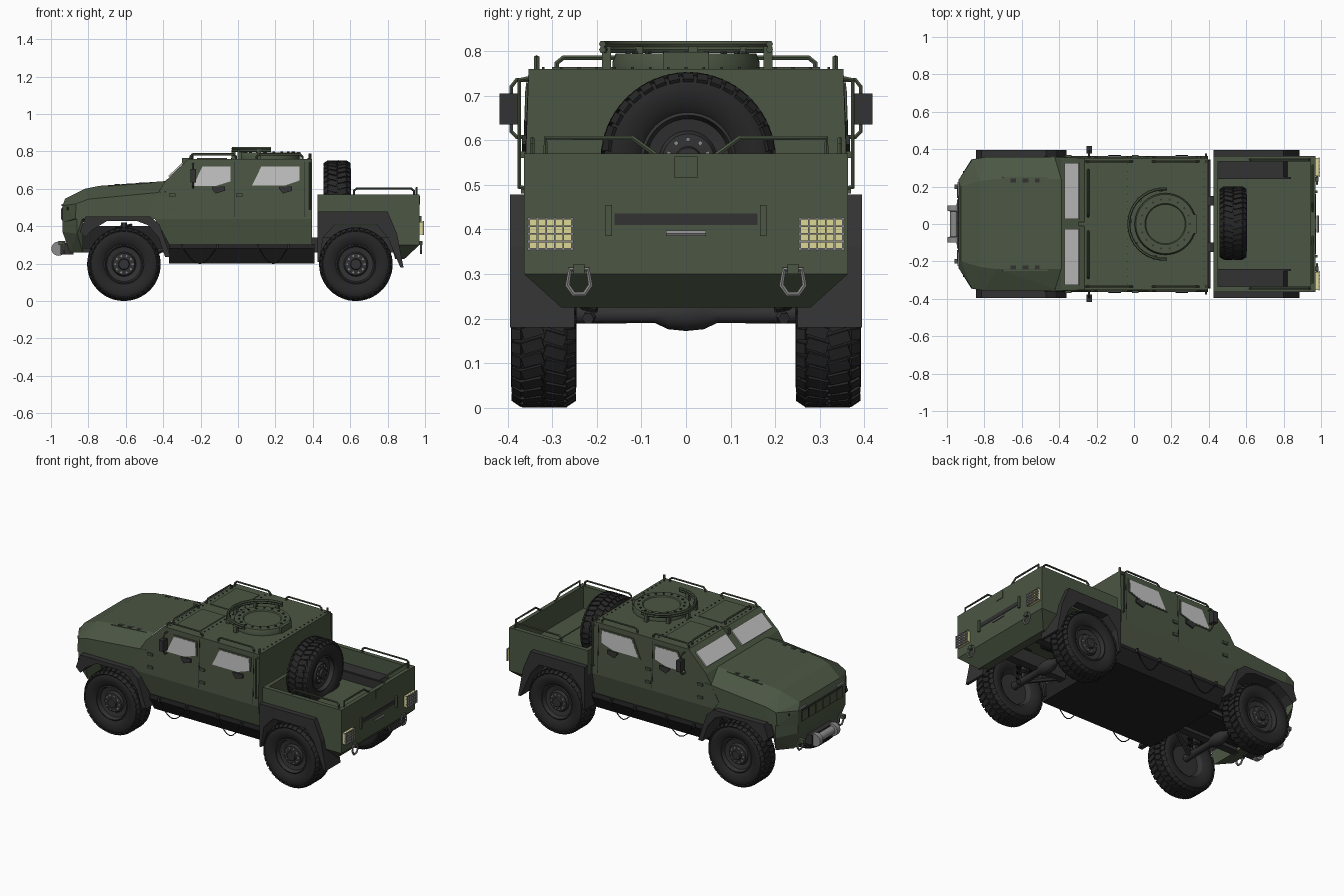
import bpy, bmesh
from math import pi, sin, cos, radians
from mathutils import Vector, Matrix

cube = bpy.data.objects.get("Cube")
if cube:
    bpy.data.objects.remove(cube)


def material(name, r, g, b):
    m = bpy.data.materials.new(name)
    m.use_nodes = True
    m.diffuse_color = (r, g, b, 1)
    m.node_tree.nodes["Principled BSDF"].inputs["Base Color"].default_value = (r, g, b, 1)
    return m


GREEN = material("olive_green", .071, .094, .057)
DARK = material("dark_grey", .032, .032, .032)
BLACK = material("sill_black", .016, .016, .016)
RUBBER = material("tyre_rubber", .02, .02, .02)
GLASS = material("window_grey", .55, .55, .55)
LAMP = material("lamp_yellow", .72, .7, .3)
STEEL = material("steel", .26, .26, .26)


def finish(name, bm, mat, matrix=None, smooth=False):
    bmesh.ops.remove_doubles(bm, verts=bm.verts, dist=1e-5)
    bmesh.ops.recalc_face_normals(bm, faces=bm.faces)
    me = bpy.data.meshes.new(name)
    bm.to_mesh(me)
    bm.free()
    me.materials.append(mat)
    ob = bpy.data.objects.new(name, me)
    bpy.context.collection.objects.link(ob)
    if matrix:
        ob.matrix_world = matrix
    if smooth:
        bpy.ops.object.select_all(action='DESELECT')
        ob.select_set(True)
        bpy.context.view_layer.objects.active = ob
        bpy.ops.object.shade_smooth_by_angle(angle=radians(35))


def add_cube(bm, matrix, size):
    bmesh.ops.create_cube(bm, size=1, matrix=matrix @ Matrix.Diagonal((*size, 1)))


def box(name, x, y, z, mat, both=False):
    """Box from three (low, high) ranges, optionally repeated on the other side."""
    bm = bmesh.new()
    for s in ((1, -1) if both else (1,)):
        mid = Vector((sum(x) / 2, s * sum(y) / 2, sum(z) / 2))
        add_cube(bm, Matrix.Translation(mid), (x[1] - x[0], y[1] - y[0], z[1] - z[0]))
    finish(name, bm, mat)


def hull(name, pts, mat):
    """Convex solid through points and their mirror images."""
    bm = bmesh.new()
    for x, y, z in pts:
        for s in (1, -1):
            bm.verts.new((x, s * y, z))
    bmesh.ops.convex_hull(bm, input=bm.verts)
    bmesh.ops.dissolve_limit(bm, angle_limit=.02, verts=bm.verts, edges=bm.edges)
    finish(name, bm, mat)


def prism(name, pts, lo, hi, mat, both=False, crease=None, width=None):
    """Side outline (x, z) extruded across y; width(z) may bend the two sides."""
    bm = bmesh.new()
    for s in ((1, -1) if both else (1,)):
        a = [bm.verts.new((x, s * lo, z)) for x, z in pts]
        b = [bm.verts.new((x, s * hi, z)) for x, z in pts]
        bm.faces.new(a)
        bm.faces.new(b)
        for i in range(len(pts)):
            j = (i + 1) % len(pts)
            bm.faces.new((a[i], a[j], b[j], b[i]))
    if crease:
        bmesh.ops.bisect_plane(bm, geom=bm.verts[:] + bm.edges[:] + bm.faces[:],
                               plane_co=(0, 0, crease), plane_no=(0, 0, 1))
    if width:
        for v in bm.verts:
            v.co.y += width(v.co.z) * (1 if v.co.y > 0 else -1)
    finish(name, bm, mat)


def tube(name, pts, r, mat, both=False, closed=False):
    cu = bpy.data.curves.new(name, 'CURVE')
    cu.dimensions, cu.bevel_depth, cu.bevel_resolution = '3D', r, 1
    cu.use_fill_caps = True
    for s in ((1, -1) if both else (1,)):
        sp = cu.splines.new('POLY')
        sp.points.add(len(pts) - 1)
        sp.use_cyclic_u = closed
        for p, (x, y, z) in zip(sp.points, pts):
            p.co = (x, s * y, z, 1)
    tmp = bpy.data.objects.new(name + "_path", cu)
    bm = bmesh.new()
    me = bpy.data.meshes.new_from_object(tmp)
    bm.from_mesh(me)
    bpy.data.objects.remove(tmp)
    bpy.data.meshes.remove(me)
    finish(name, bm, mat, smooth=True)


def lathe(name, profile, matrix, mat, n=40):
    bm = bmesh.new()
    rings = [[bm.verts.new((r * cos(2 * pi * i / n), r * sin(2 * pi * i / n), h))
              for i in range(n)] for r, h in profile]
    for a, b in zip(rings, rings[1:]):
        for i in range(n):
            bm.faces.new((a[i], a[i - 1], b[i - 1], b[i]))
    finish(name, bm, mat, matrix, True)


def bolt_ring(name, n, r, h, size, matrix, mat):
    bm = bmesh.new()
    for i in range(n):
        add_cube(bm, Matrix.Rotation(2 * pi * i / n, 4, 'Z') @ Matrix.Translation((r, 0, h)), size)
    finish(name, bm, mat, matrix)


def wheel(name, loc, angle, axis):
    m = Matrix.Translation(loc) @ Matrix.Rotation(angle, 4, axis)
    half = [(.105, .055), (.12, .067), (.15, .073), (.17, .071), (.183, .062), (.19, .045)]
    lathe(name + "_tyre", half + [(r, -h) for r, h in reversed(half)], m, RUBBER)
    lathe(name + "_rim", [(.107, .056), (.1, .06), (.092, .035), (.065, .03), (.058, .045),
                          (.03, .048), (.027, .06), (0, .06)], m, DARK)
    lathe(name + "_rim_back", [(.108, -.056), (.09, -.03), (0, -.03)], m, DARK)
    bolt_ring(name + "_bolts", 10, .046, .048, (.009, .009, .008), m, STEEL)
    # Chevron tread blocks with short shoulder blocks
    bm = bmesh.new()
    for i in range(36):
        for s in (1, -1):
            turn = Matrix.Rotation(2 * pi * (i + s * .25) / 36, 4, 'Z')
            add_cube(bm, turn @ Matrix.Translation((.19, 0, s * .025)) @ Matrix.Rotation(s * .3, 4, 'X'),
                     (.012, .026, .048))
            add_cube(bm, turn @ Matrix.Translation((.182, s * -.008, s * .058)) @ Matrix.Rotation(s * -.6, 4, 'Y'),
                     (.014, .024, .024))
    finish(name + "_tread", bm, RUBBER, m)


# Cab with a side crease and slightly inward leaning upper sides
def side(z):
    return .335 + (z - .305) * .207 if z < .44 else .363 - (z - .44) * .035


prism("cab", [(-.37, .305), (-.42, .4), (-.48, .49), (-.39, .64), (-.265, .76), (.395, .76), (.395, .305)],
      -.001, .001, GREEN, crease=.44, width=side)
windows = {"front": [(-.24, .615), (-.19, .72), (-.04, .72), (-.04, .64), (-.12, .615)],
           "rear": [(.075, .618), (.125, .72), (.33, .72), (.33, .645), (.25, .618)]}
for key, pts in windows.items():
    cx, cz = (sum(p[i] for p in pts) / len(pts) for i in (0, 1))
    rim = [(cx + (x - cx) * 1.1, cz + (z - cz) * 1.16) for x, z in pts]
    prism(key + "_window_frame", rim, -.002, .004, GREEN, True, width=lambda z: side(z) + .002)
    prism(key + "_window", pts, .001, .007, GLASS, True, width=side)
for i, x in enumerate((-.02, .355)):
    prism(f"door_seam_{i}", [(x, .45), (x + .004, .45), (x + .004, .745), (x, .745)],
          .0005, .002, BLACK, True, width=side)
for i, x in enumerate((-.14, .22)):
    prism(f"door_handle_{i}", [(x, .6), (x + .02, .575), (x + .07, .59), (x + .07, .612), (x, .612)],
          .001, .01, DARK, True, width=side)
for i, x in enumerate((-.37, -.01)):
    for j, z in enumerate((.48, .56)):
        box(f"hinge_{i}_{j}", (x, x + .035), (.355, .37), (z, z + .015), GREEN, True)

# Windshield panes and roof details
box("windshield_pillar", (-.3, -.26), (-.012, .012), (.7, .765), GREEN)
prism("windshield", [(-.367, .663), (-.291, .736), (-.296, .742), (-.372, .669)], .028, .325, GLASS, True)
box("roof_panel", (-.22, -.06), (.04, .3), (.758, .764), GREEN, True)
for i, x in enumerate((-.245, -.035, .375)):
    bm = bmesh.new()
    for k in range(17):
        add_cube(bm, Matrix.Translation((x, -.32 + k * .04, .761)), (.006, .006, .006))
    finish(f"roof_rivets_{i}", bm, DARK)
hatch = Matrix.Translation((.168, 0, .758))
lathe("roof_hatch", [(.165, 0), (.165, .018), (.158, .036), (.11, .036), (.105, .03), (0, .03)], hatch, GREEN)
bolt_ring("hatch_bolts", 18, .132, .037, (.01, .01, .008), hatch, DARK)
arc = [radians(85 + 10 * i) for i in range(20)]
for z in (.803, .816):
    tube("hatch_guard", [(.16 + .188 * cos(a), .188 * sin(a), z) for a in arc], .008, GREEN)
for i, a in enumerate(arc[1::4]):
    x, y = .16 + .185 * cos(a), .185 * sin(a)
    box(f"guard_post_{i}", (x - .01, x + .01), (y - .01, y + .01), (.755, .81), GREEN)
box("hatch_latch", (.315, .335), (-.05, .05), (.758, .798), GREEN)


def rail(name, a, b, base, top, mat=GREEN):
    """Grab rail standing between two (x, y) points."""
    a, b = Vector(a), Vector(b)
    d = (b - a).normalized() * .015
    tube(name, [(*a, base), (*a, top - .012), (*(a + d), top), (*(b - d), top),
                (*b, top - .012), (*b, base)], .006, mat, True)


rail("roof_rail_front", (-.255, .335), (-.01, .335), .755, .785)
rail("roof_rail_rear", (.1, .335), (.345, .335), .755, .785)
rail("roof_cross_rail", (-.245, .04), (-.245, .29), .755, .785)
tube("cab_rear_handle", [(.385, .345, .49), (.385, .374, .495), (.385, .374, .735), (.385, .345, .74)], .006, GREEN, True)
tube("roof_corner_post", [(.385, .335, .755), (.385, .335, .788)], .007, GREEN, True)
tube("mirror_arm", [(-.24, .345, .735), (-.24, .38, .735), (-.24, .392, .72), (-.24, .392, .62),
                    (-.24, .38, .607), (-.24, .345, .607)], .005, GREEN, True)
box("mirror", (-.255, -.225), (.377, .418), (.635, .705), DARK, True)

# Hood and nose
hull("hood", [(-.938, .235, .42), (-.938, .235, .51), (-.925, .2, .547), (-.87, .345, .44), (-.865, .345, .52),
              (-.82, .23, .6), (-.8, .357, .44), (-.8, .357, .545), (-.74, .24, .616),
              (-.38, .36, .44), (-.38, .36, .585), (-.38, .24, .642)], GREEN)
hull("nose", [(-.938, .235, .45), (-.938, .235, .37), (-.86, .345, .45), (-.86, .345, .36),
              (-.9, .22, .26), (-.83, .3, .26), (-.83, .345, .45)], GREEN)
prism("hood_vent_base", [(-.74, .58), (-.7, .618), (-.46, .634), (-.44, .6)], .21, .25, GREEN, True)
for i in range(3):
    x = -.66 + i * .065
    box(f"hood_vent_{i}", (x, x + .03), (.222, .242), (.61, .625 + i * .004), DARK, True)
box("grille", (-.942, -.93), (-.2, .2), (.43, .5), DARK)
for i in range(6):
    box(f"grille_slat_{i}", (-.947, -.935), (-.2 + i * .068, -.14 + i * .068), (.435, .495), GREEN)
box("headlight", (-.943, -.925), (.15, .225), (.508, .52), STEEL, True)
box("side_lamp", (-.913, -.89), (.24, .284), (.488, .502), BLACK, True)

# Winch and towing rings
across = Matrix.Translation((-.96, 0, .28)) @ Matrix.Rotation(pi / 2, 4, 'X')
lathe("winch", [(0, -.1), (.038, -.1), (.038, -.07), (.024, -.068), (.024, .068), (.038, .07),
                (.038, .1), (0, .1)], across, STEEL, 20)
box("winch_mount", (-.95, -.88), (-.11, .11), (.25, .31), DARK)
for name, x, y in (("front_tow_ring", -.93, .2), ("rear_tow_ring", .978, .24)):
    tube(name, [(x, y - .02, .31), (x, y + .02, .31), (x, y + .026, .275), (x, y + .012, .255),
                (x, y - .012, .255), (x, y - .026, .275)], .006, STEEL, True, True)
    box(name + "_bracket", (x - .03, x + .008), (y - .012, y + .012), (.3, .322), GREEN, True)

# Cargo bed
box("bed_side", (.425, .97), (.335, .363), (.42, .57), GREEN, True)
box("bed_front", (.425, .45), (-.34, .34), (.36, .57), GREEN)
box("bed_floor", (.43, .96), (-.34, .34), (.4, .425), GREEN)
box("tailgate", (.945, .97), (-.34, .34), (.3, .57), GREEN)
hull("bed_tail", [(.82, .363, .43), (.97, .363, .43), (.82, .363, .3), (.97, .363, .3),
                  (.84, .28, .225), (.89, .28, .225)], GREEN)
box("tailgate_slot", (.965, .973), (-.16, .16), (.41, .435), DARK)
box("tailgate_hinge", (.96, .982), (.166, .18), (.385, .455), GREEN, True)
box("tailgate_plate", (.965, .974), (-.026, .026), (.515, .563), GREEN)
tube("tailgate_handle", [(.982, -.045, .391), (.982, .045, .391)], .007, STEEL)
box("tail_lamp", (.965, .986), (.256, .352), (.356, .424), LAMP, True)
for i in range(6):
    y = .256 + i * .0192
    box(f"lamp_guard_upright_{i}", (.986, .994), (y - .002, y + .002), (.352, .428), STEEL, True)
for i in range(5):
    z = .356 + i * .017
    box(f"lamp_guard_bar_{i}", (.986, .993), (.252, .356), (z - .002, z + .002), STEEL, True)
tube("bed_rear_rail", [(.955, .315, .53), (.955, .315, .605), (.955, .12, .605), (.955, .065, .565)], .006, GREEN, True)
rail("bed_side_rail", (.62, .345), (.94, .345), .54, .602)

# Wheel arches and sills
prism("front_arch", [(-.845, .37), (-.815, .452), (-.47, .452), (-.42, .41), (-.36, .235), (-.39, .235),
                     (-.425, .34), (-.48, .405), (-.54, .428), (-.7, .428), (-.78, .38), (-.815, .34)],
      .25, .395, DARK, True)
prism("rear_arch", [(.425, .21), (.425, .478), (.8, .478), (.85, .36), (.885, .18), (.868, .18),
                    (.8, .34), (.74, .41), (.52, .41), (.455, .34), (.436, .21)], .25, .395, DARK, True)
box("rear_wheel_liner", (.43, .84), (.24, .252), (.34, .475), DARK, True)
hull("belly", [(-.37, .34, .306), (.41, .34, .306), (-.37, .345, .28), (.41, .345, .28),
               (-.37, .3, .2), (.41, .3, .2)], BLACK)
for i, (a, b) in enumerate(((-.3, -.11), (.107, .27))):
    tube(f"side_cable_{i}", [(a + (b - a) * k / 8, .352, .29 - .09 * sin(pi * k / 8)) for k in range(9)],
         .003, BLACK, True)
for i, x in enumerate((-.3, -.11, .107, .27)):
    box(f"cable_eye_{i}", (x - .006, x + .006), (.335, .358), (.28, .305), DARK, True)

# Chassis, axles, springs and wheels
box("frame_rail", (-.85, .86), (.1, .15), (.26, .34), DARK, True)
box("engine", (-.83, -.37), (-.17, .17), (.28, .4), BLACK)
for key, x in (("front", -.61), ("rear", .63)):
    cross = Matrix.Translation((x, 0, .21)) @ Matrix.Rotation(pi / 2, 4, 'X')
    lathe(key + "_axle", [(0, -.28), (.022, -.28), (.02, -.07), (.034, -.04), (.038, 0), (.034, .04),
                          (.02, .07), (.022, .28), (0, .28)], cross, DARK, 16)
    tube(key + "_spring", [(x + .04 * cos(k * .6), .2 + .034 * sin(k * .6), .22 + k * .0036) for k in range(53)],
         .008, BLACK, True)
    tube(key + "_damper", [(x, .2, .21), (x, .2, .42)], .016, DARK, True)
    tube(key + "_arm", [(x + .03, .22, .2), (x + .22 * (1 if x < 0 else -1), .13, .28)], .014, DARK, True)
    wheel(key + "_left_wheel", (x, .319, .197), -pi / 2, 'X')
    wheel(key + "_right_wheel", (x, -.319, .197), pi / 2, 'X')
wheel("spare_wheel", (.53, .005, .556), pi / 2, 'Y')
